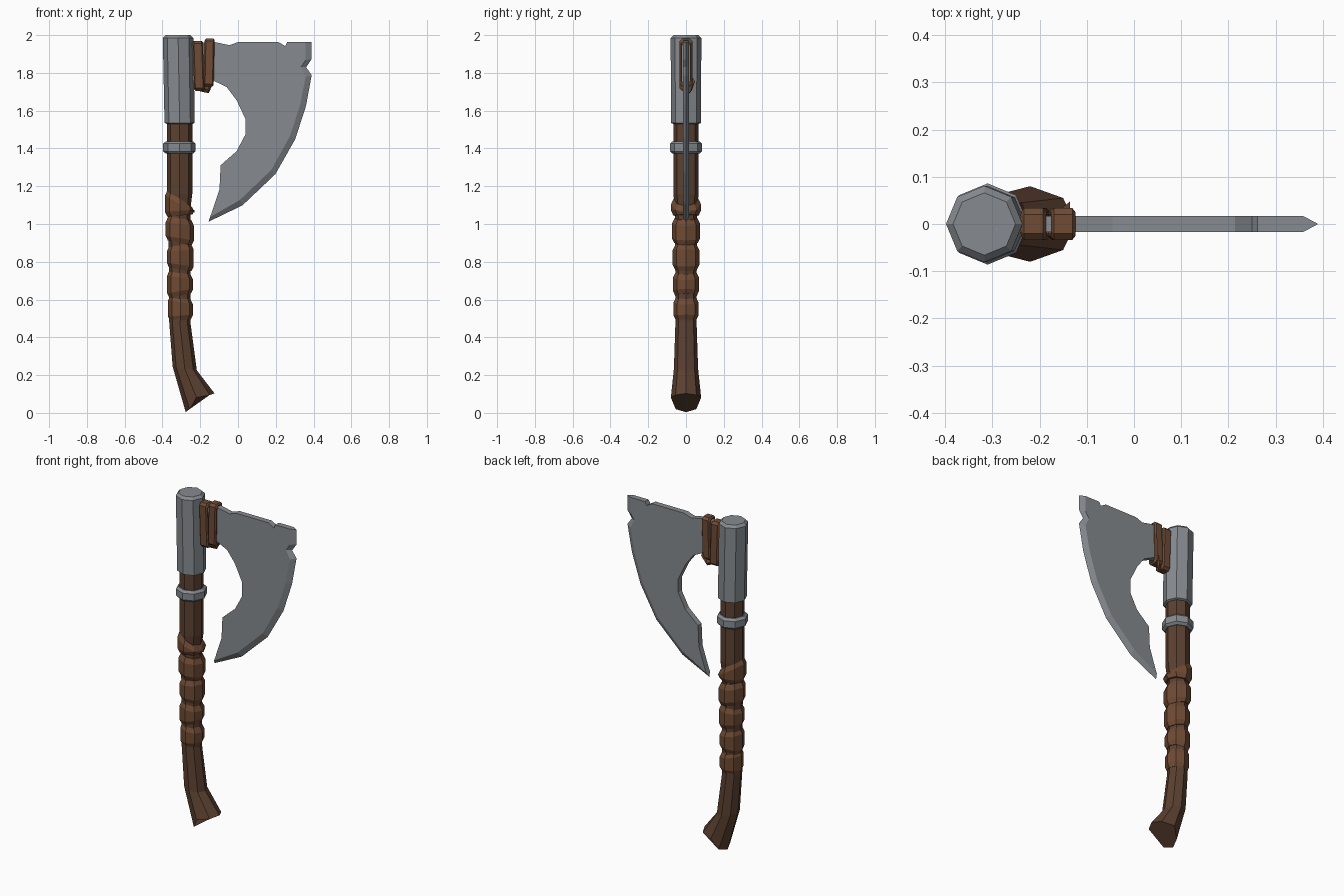
import bpy, bmesh, math
from mathutils import Vector

if "Cube" in bpy.data.objects:
    bpy.data.objects.remove(bpy.data.objects["Cube"])

def mat(name, c):
    m = bpy.data.materials.new(name)
    m.diffuse_color = (*c, 1)
    m.use_nodes = True
    m.node_tree.nodes["Principled BSDF"].inputs["Base Color"].default_value = m.diffuse_color
    return m

WOOD = mat("dark_wood", (0.105, 0.052, 0.03))
LEATHER = mat("leather", (0.16, 0.07, 0.034))
METAL = mat("steel", (0.24, 0.26, 0.28))

def make(name, verts, faces, m):
    me = bpy.data.meshes.new(name)
    me.from_pydata(verts, [], faces)
    bm = bmesh.new()
    bm.from_mesh(me)
    bmesh.ops.recalc_face_normals(bm, faces=bm.faces)
    bm.to_mesh(me)
    bm.free()
    me.materials.append(m)
    ob = bpy.data.objects.new(name, me)
    bpy.context.collection.objects.link(ob)
    return ob

def ring(x, z, r, tilt=0.0, ry=None, n=8):
    """Octagon ring; tilt lifts the -x side and drops the +x side."""
    ry = ry or r
    return [(x + r * math.cos(2 * math.pi * i / n), ry * math.sin(2 * math.pi * i / n),
             z - tilt * math.cos(2 * math.pi * i / n)) for i in range(n)]

def loft(name, rings, m):
    n = len(rings[0])
    faces = [(k * n + i, k * n + (i + 1) % n, (k + 1) * n + (i + 1) % n, (k + 1) * n + i)
             for k in range(len(rings) - 1) for i in range(n)]
    faces += [tuple(range(n)), tuple(range((len(rings) - 1) * n, len(rings) * n))]
    return make(name, [v for r in rings for v in r], faces, m)

# Shaft with a flared, hooked and notched butt
half = [(-0.124, 0, 0.103), (-0.15, 0.055, 0.095), (-0.22, 0.08, 0.082), (-0.256, 0.055, 0.02), (-0.277, 0, 0.004)]
butt = half + [(x, -y, z) for x, y, z in half[3:0:-1]]
loft("shaft", [butt, ring(-0.282, 0.235, 0.064, 0.01), ring(-0.308, 0.48, 0.056),
               ring(-0.31, 1.08, 0.058), ring(-0.309, 1.16, 0.067), ring(-0.309, 1.56, 0.067)], WOOD)

# Leather grip turns: centre x, bottom, top, radius, bottom tilt, top tilt
turns = [(-0.304, 0.49, 0.605, 0.066, -0.005, 0.012), (-0.306, 0.62, 0.735, 0.069, -0.012, 0.012),
         (-0.306, 0.76, 0.88, 0.071, 0.01, -0.006), (-0.308, 0.90, 1.02, 0.075, 0.012, 0.01),
         (-0.308, 1.045, 1.125, 0.079, -0.005, 0.045)]
for k, (x, z0, z1, r, t0, t1) in enumerate(turns):
    loft(f"grip_wrap_{k + 1}", [ring(x, z0, r - 0.012, t0), ring(x, z0 + 0.025, r, t0),
                                ring(x, z1 - 0.02, r, t1), ring(x, z1 + 0.01, r - 0.014, t1)], LEATHER)

# Metal collar and head socket
loft("collar", [ring(-0.31, 1.372, 0.072), ring(-0.31, 1.385, 0.086),
                ring(-0.31, 1.425, 0.086), ring(-0.31, 1.438, 0.072)], METAL)
loft("head_socket", [ring(-0.309, 1.53, 0.068), ring(-0.309, 1.535, 0.08),
                     ring(-0.317, 1.985, 0.081), ring(-0.317, 2.0, 0.066)], METAL)

# Blade: back outline from lower tip up to the top corner, then the sharpened edge
T = 0.017
back = [(-0.14, 1.057), (-0.098, 1.184), (-0.092, 1.311), (-0.008, 1.385), (0.04, 1.475), (0.04, 1.555),
        (-0.008, 1.656), (-0.06, 1.725), (-0.124, 1.756), (-0.27, 1.74), (-0.27, 1.96), (-0.124, 1.963),
        (-0.045, 1.947), (0, 1.963), (0.214, 1.963), (0.25, 1.942), (0.261, 1.963)]
edge = [(0.39, 1.963), (0.39, 1.873), (0.361, 1.83), (0.39, 1.788), (0.36, 1.625), (0.303, 1.449),
        (0.198, 1.264), (0.024, 1.099), (-0.156, 1.012)]
inset = [(0.358, 1.963), (0.358, 1.868), (0.333, 1.83), (0.358, 1.78), (0.33, 1.635), (0.275, 1.465),
         (0.176, 1.286), (0.01, 1.127), (-0.148, 1.037)]
side = back + inset
n, b, e = len(side), len(back), len(edge)
verts = [(x, -T, z) for x, z in side] + [(x, T, z) for x, z in side] + [(x, 0, z) for x, z in edge]
faces = [tuple(range(n)), tuple(range(n, 2 * n))]
faces += [(i, i + 1, n + i + 1, n + i) for i in range(b)] + [(n - 1, 0, n, 2 * n - 1)]
for i in range(e - 1):
    for s in (b, n + b):
        faces.append((s + i, s + i + 1, 2 * n + i + 1, 2 * n + i))
faces += [(b, n + b, 2 * n), (n - 1, 2 * n - 1, 2 * n + e - 1)]
make("blade", verts, faces, METAL)

# Leather lashings: closed bands looped around the neck of the blade
def band(name, x_top, x_bot, w, z0, z1, h=0.034, t=0.014):
    c = 0.014
    path = [(-h, z0 + c), (-h, z1 - c), (-h + c, z1), (h - c, z1), (h, z1 - c), (h, z0 + c), (h - c, z0), (c - h, z0)]
    zc, hz = (z0 + z1) / 2, (z1 - z0) / 2
    vs, fs, p = [], [], len(path)
    for y, z in path:
        x = x_bot + (x_top - x_bot) * (z - z0) / (z1 - z0)
        for dx, k in ((-w, 0.6), (-w * 0.75, 0), (w * 0.75, 0), (w, 0.6), (w, 1), (-w, 1)):
            vs.append((x + dx, y * (1 - k * t / h), zc + (z - zc) * (1 - k * t / hz)))
    for i in range(p):
        j = (i + 1) % p
        fs += [(i * 6 + q, i * 6 + (q + 1) % 6, j * 6 + (q + 1) % 6, j * 6 + q) for q in range(6)]
    make(name, vs, fs, LEATHER)

band("inner_lashing", -0.213, -0.205, 0.027, 1.705, 1.97)
band("outer_lashing", -0.15, -0.155, 0.026, 1.728, 1.982)

# Loose lashing strand crossing under the neck
def strand(x, y, z):
    return [(x, y - 0.012, z), (x, y, z - 0.018), (x, y + 0.012, z), (x, y, z + 0.018)]
loft("lashing_strand", [strand(-0.22, -0.02, 1.725), strand(-0.155, 0.02, 1.71), strand(-0.135, 0.036, 1.755)], LEATHER)
